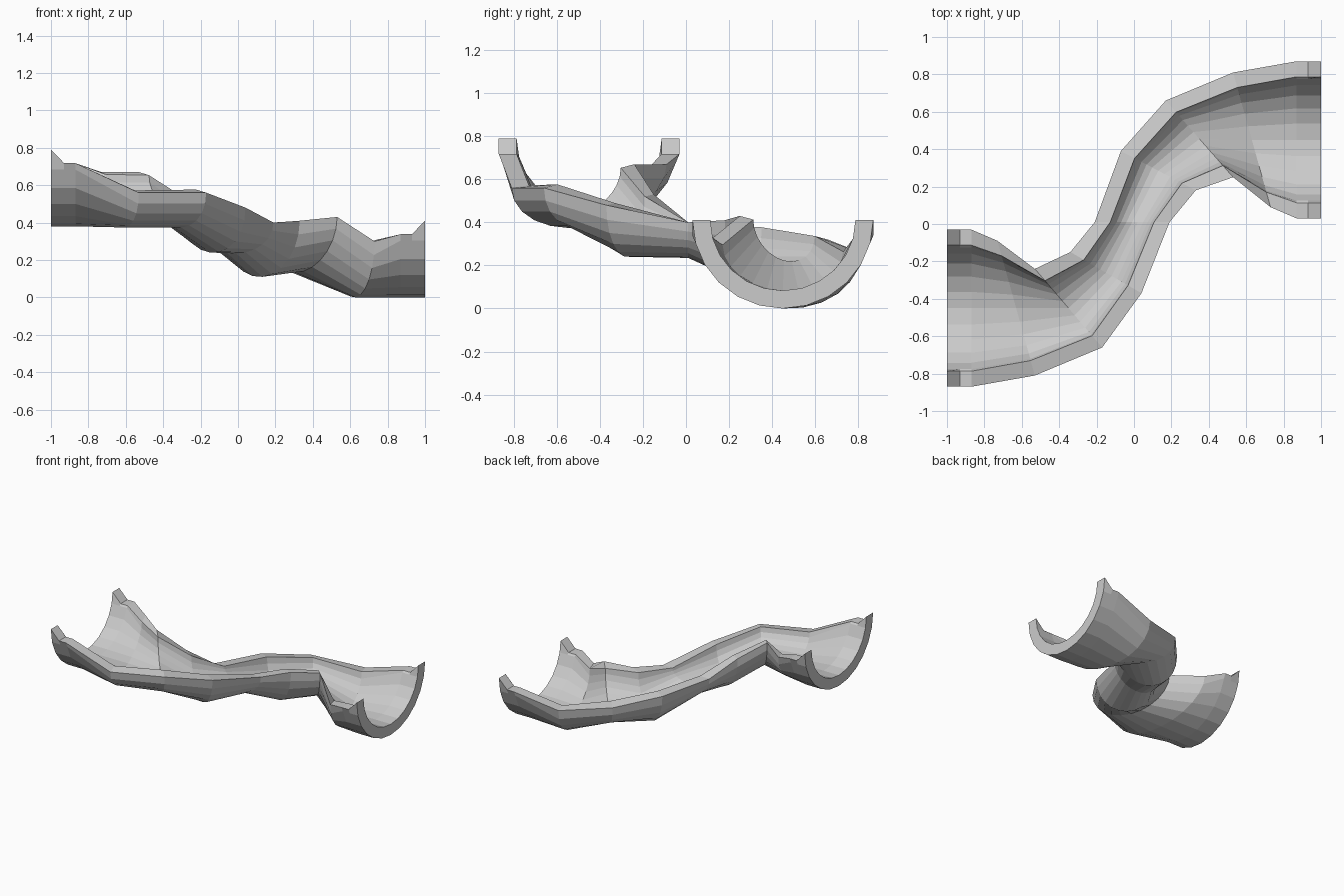
import bpy, bmesh
from math import sin, cos, pi
from mathutils import Vector

if "Cube" in bpy.data.objects:
    bpy.data.objects.remove(bpy.data.objects["Cube"])

SEGS = 12       # facets around the half pipe
WALL = 0.083    # wall thickness

# Stations: back rim x, y, z | front rim x, y, z | bottom z
STATIONS = [
    (-1.00, -.03, .79, -1.00, -.87, .79, .38),
    (-.93, -.03, .79, -.93, -.87, .79, .38),
    (-.87, -.03, .79, -.87, -.87, .79, .38),
    (-.73, -.09, .67, -.53, -.81, .56, .38),
    (-.53, -.24, .67, -.17, -.66, .56, .38),
    (-.34, -.15, .53, .04, -.37, .48, .24),
    (-.21, .01, .40, .19, .01, .40, .235),
    (-.07, .39, .37, .33, .18, .41, .11),
    (.17, .66, .32, .53, .25, .43, .14),
    (.53, .81, .26, .73, .09, .30, 0),
    (.87, .87, .41, .87, .03, .41, 0),
    (.93, .87, .41, .93, .03, .41, 0),
    (1.00, .87, .41, 1.00, .03, .41, 0),
]


def section(back, front, bottom, wall):
    """Half-ellipse hung between the two rims, inset by the wall."""
    mid, half = (back + front) / 2, (back - front) / 2
    half = half * (1 - wall / Vector((half.x, half.y)).length)
    depth = mid.z - bottom - wall
    return [mid + half * cos(a) - Vector((0, 0, depth * sin(a)))
            for a in (pi * i / SEGS for i in range(SEGS + 1))]


bm = bmesh.new()
rings = []
for i, s in enumerate(STATIONS):
    back, front, bottom = Vector(s[:3]), Vector(s[3:6]), s[6]
    pts = section(back, front, bottom, 0) + section(back, front, bottom, WALL)[::-1]
    if i in (1, 2, 10, 11):      # rim steps down just inside each end
        for p in pts:
            p.z = min(p.z, bottom + .338)
    rings.append([bm.verts.new(p) for p in pts])

# Skin between neighbouring sections
n = len(rings[0])
for a, b in zip(rings, rings[1:]):
    for j in range(n):
        k = (j + 1) % n
        bm.faces.new((a[j], a[k], b[k], b[j]))

# End faces
for r in (rings[0], rings[-1]):
    for j in range(SEGS):
        bm.faces.new((r[j], r[j + 1], r[n - 2 - j], r[n - 1 - j]))

bmesh.ops.recalc_face_normals(bm, faces=bm.faces)
mesh = bpy.data.meshes.new("curved_slide_channel")
bm.to_mesh(mesh)
bm.free()
bpy.context.collection.objects.link(bpy.data.objects.new("curved_slide_channel", mesh))
